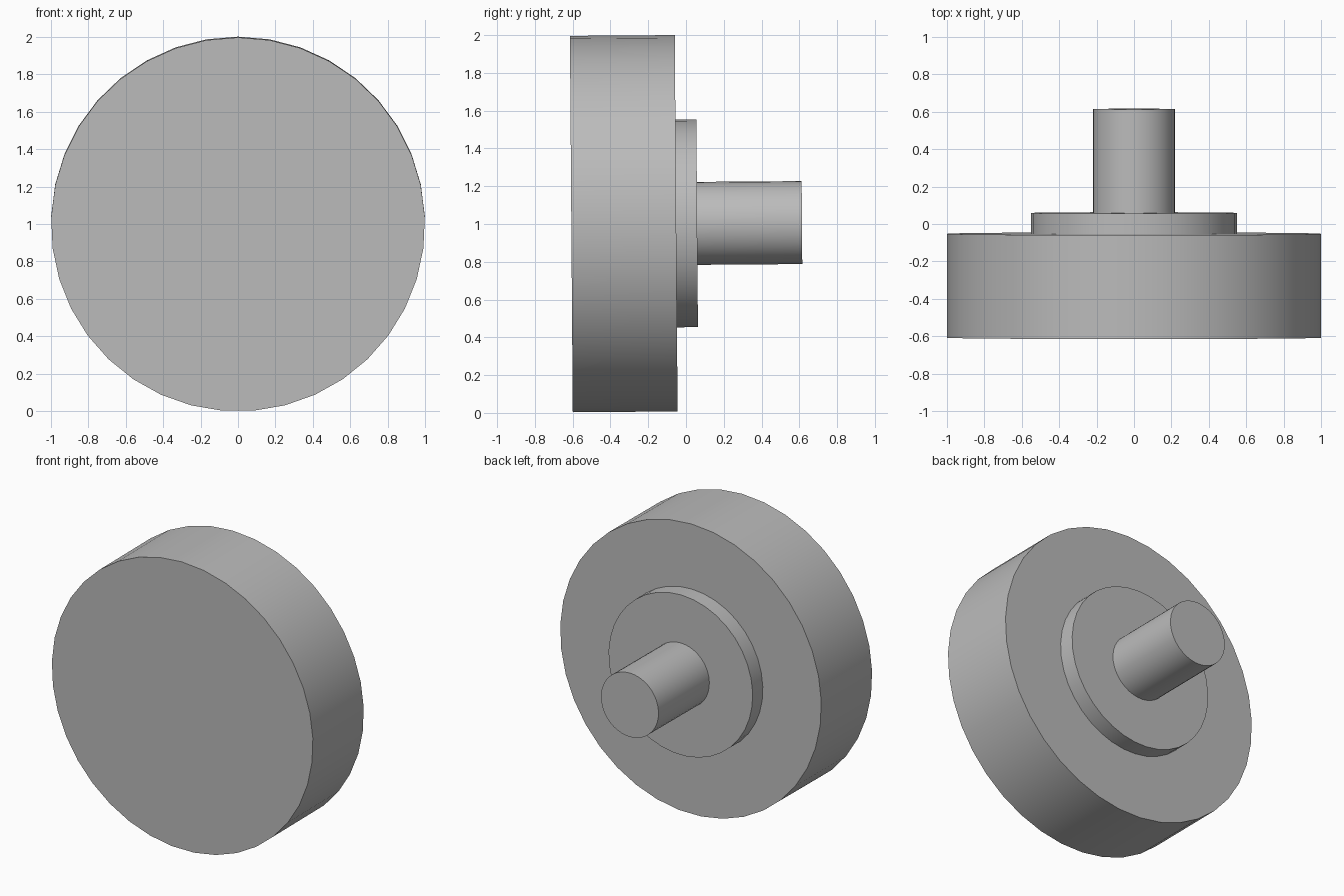
import bpy
import math
from mathutils import Matrix

cube = bpy.data.objects.get("Cube")
if cube:
    bpy.data.objects.remove(cube, do_unlink=True)

# Single grey material
GREY = (0.5, 0.5, 0.5, 1.0)
mat = bpy.data.materials.new("plain grey")
mat.use_nodes = True
mat.diffuse_color = GREY
mat.node_tree.nodes["Principled BSDF"].inputs["Base Color"].default_value = GREY

# The whole knob leans very slightly forward about its disc centre
LEAN = Matrix.Translation((0, -0.33, 1)) @ Matrix.Rotation(math.radians(0.43), 4, "X")


def drum(name, radius, start, end):
    """Cylinder along the y axis, from start to end measured from the disc centre."""
    bpy.ops.mesh.primitive_cylinder_add(vertices=37, radius=radius, depth=end - start)
    ob = bpy.context.object
    ob.name = name
    # lay it along y with the first vertex at the top
    lay = Matrix.Rotation(math.radians(90), 4, "X")
    ob.data.transform(LEAN @ Matrix.Translation((0, (start + end) / 2, 0)) @ lay)
    ob.data.materials.append(mat)
    bpy.ops.object.shade_smooth_by_angle(angle=math.radians(30))
    return ob


drum("front_disc", 0.998, -0.277, 0.278)
drum("collar", 0.551, 0.278, 0.389)
drum("shaft", 0.22, 0.389, 0.944)
